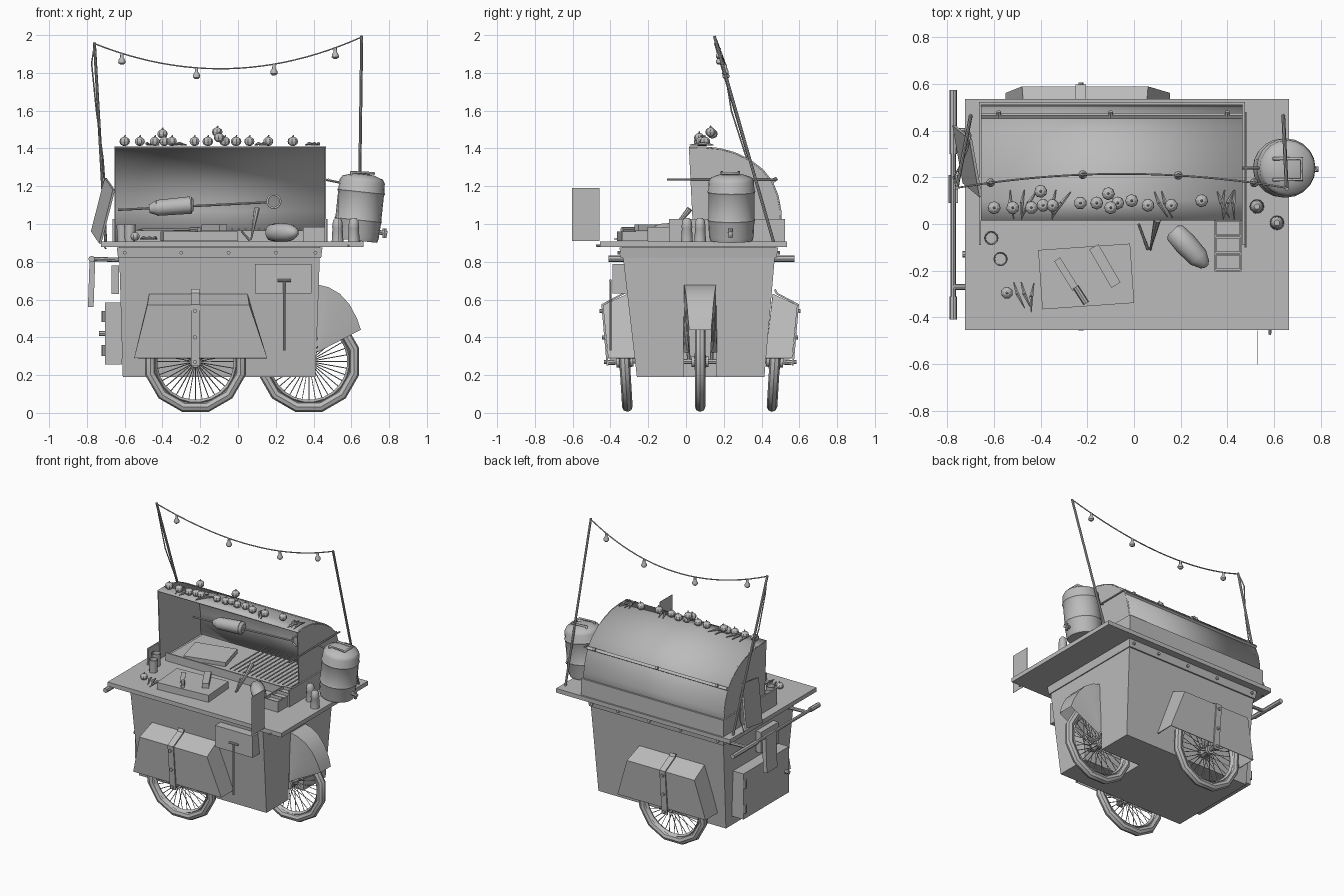
import bpy, bmesh, math, random
from mathutils import Vector, Matrix

if "Cube" in bpy.data.objects:
    bpy.data.objects.remove(bpy.data.objects["Cube"])
random.seed(4)

grey = bpy.data.materials.new("plain grey")
grey.diffuse_color = (0.5, 0.5, 0.5, 1)
grey.use_nodes = True
grey.node_tree.nodes["Principled BSDF"].inputs["Base Color"].default_value = grey.diffuse_color


def add(name, bm, smooth=False):
    me = bpy.data.meshes.new(name)
    bmesh.ops.recalc_face_normals(bm, faces=bm.faces)
    bm.to_mesh(me)
    bm.free()
    ob = bpy.data.objects.new(name, me)
    bpy.context.collection.objects.link(ob)
    me.materials.append(grey)
    if smooth:
        bpy.ops.object.select_all(action='DESELECT')
        ob.select_set(True)
        bpy.context.view_layer.objects.active = ob
        bpy.ops.object.shade_smooth_by_angle(angle=math.radians(40))
    return ob


def put_box(bm, c, size, rot=(0, 0, 0)):
    m = Matrix.Translation(c)
    for a, ax in zip(rot, 'XYZ'):
        m = m @ Matrix.Rotation(math.radians(a), 4, ax)
    bmesh.ops.create_cube(bm, size=1, matrix=m @ Matrix.Diagonal((*size, 1)))


def box(name, c, size, rot=(0, 0, 0)):
    bm = bmesh.new()
    put_box(bm, c, size, rot)
    return add(name, bm)


def put_rod(bm, a, b, r, r2=None, n=8):
    a, b = Vector(a), Vector(b)
    m = Matrix.Translation((a + b) / 2) @ (b - a).to_track_quat('Z', 'Y').to_matrix().to_4x4()
    bmesh.ops.create_cone(bm, cap_ends=True, segments=n, radius1=r, matrix=m,
                          radius2=r if r2 is None else r2, depth=(b - a).length)


def rods(name, items, n=8):
    bm = bmesh.new()
    for i in items:
        put_rod(bm, *i, n=n)
    return add(name, bm, True)


def loft(name, rings, caps=True, smooth=False, closed=True):
    """Bridge equal-length rings of points."""
    bm = bmesh.new()
    vs = [[bm.verts.new(p) for p in r] for r in rings]
    n = len(vs[0])
    for a, b in zip(vs, vs[1:]):
        for i in range(n if closed else n - 1):
            bm.faces.new((a[i], a[(i + 1) % n], b[(i + 1) % n], b[i]))
    if caps:
        bm.faces.new(vs[0])
        bm.faces.new(vs[-1])
    return add(name, bm, smooth)


def lathe(name, prof, at, tilt=Matrix(), n=16):
    """Spin (radius, height) pairs about a vertical axis."""
    m = Matrix.Translation(at) @ tilt
    return loft(name, [[m @ Vector((r * math.cos(t), r * math.sin(t), z)) for t in
                [i * 2 * math.pi / n for i in range(n)]] for r, z in prof], smooth=True)


def cable(name, pts, r=0.004):
    cu = bpy.data.curves.new(name, 'CURVE')
    cu.dimensions, cu.bevel_depth, cu.bevel_resolution = '3D', r, 1
    sp = cu.splines.new('POLY')
    sp.points.add(len(pts) - 1)
    for p, q in zip(sp.points, pts):
        p.co = (*q, 1)
    ob = bpy.data.objects.new(name, cu)
    cu.materials.append(grey)
    bpy.context.collection.objects.link(ob)


# tapered cart body with a slot for the single wheel
def rect(x0, x1, y0, y1, z):
    return [(x0, y0, z), (x1, y0, z), (x1, y1, z), (x0, y1, z)]
body = loft("cart_body", [rect(-.61, .41, -.26, .415, .19), rect(-.63, .435, -.34, .475, .88)])
slot = box("slot_cutter", (.34, .075, .35), (.5, .17, .46))
slot.hide_render = True
slot.hide_viewport = True
mod = body.modifiers.new("slot", 'BOOLEAN')
mod.operation, mod.object = 'DIFFERENCE', slot
box("counter", (-.03, .04, .893), (1.39, .99, .03))
loft("top_band", [rect(-.635, .44, -.345, .48, .82), rect(-.642, .447, -.352, .487, .875)])
rods("band_bolts", [((x, s, .848), (x, s + d, .848), .01) for s, d in ((-.35, -.012), (.485, .012))
                    for x in (-.6, -.3, -.05, .2, .41)])


# wheels
def wheel(name, x, y, tilt):
    m = Matrix.Translation((x, y, .272)) @ Matrix.Rotation(math.radians(tilt), 4, 'X')

    def ring(bm, R, r, ry, n, k):
        g = [[bm.verts.new(m @ Vector(((R + r * math.cos(b)) * math.cos(a), ry * math.sin(b),
              (R + r * math.cos(b)) * math.sin(a)))) for b in [j * 2 * math.pi / k for j in range(k)]]
             for a in [(i + .5) * 2 * math.pi / n for i in range(n)]]
        for i in range(n):
            for j in range(k):
                bm.faces.new((g[i][j], g[i][(j + 1) % k], g[(i + 1) % n][(j + 1) % k], g[(i + 1) % n][j]))
    bm = bmesh.new()
    ring(bm, .248, .028, .028, 12, 8)
    add(name + "_tyre", bm, True)
    bm = bmesh.new()
    ring(bm, .215, .012, .018, 24, 4)
    put_rod(bm, m @ Vector((0, -.045, 0)), m @ Vector((0, .045, 0)), .03, n=12)
    put_rod(bm, m @ Vector((0, -.09, 0)), m @ Vector((0, .09, 0)), .014)
    for i in range(36):
        a = i * math.pi / 18
        put_rod(bm, m @ Vector((.02 * math.cos(a), .03 * (-1) ** i, .02 * math.sin(a))),
                m @ Vector((.212 * math.cos(a), 0, .212 * math.sin(a))), .0025, n=4)
    add(name + "_rim_and_spokes", bm, True)

wheel("front_wheel", -.225, -.325, 3.5)
wheel("back_wheel", -.225, .47, -3.5)
wheel("end_wheel", .375, .075, 0)

# boxy side fenders with straps
for tag, s, o in (("front", -1, 0), ("back", 1, .15)):
    Y = lambda y: s * y + (.15 if s > 0 else 0)
    f = lambda x0, x1, y, z: [(x0, Y(y), z), (x1, Y(y), z)]
    top_in, top_out, low = f(-.47, .05, .31, .63), f(-.48, .06, .44, .57), f(-.55, .155, .412, .29)
    low_in = f(-.55, .155, .27, .29)
    bm = bmesh.new()
    v = [bm.verts.new(p) for p in top_in + top_out + low + low_in]
    for q in ((0, 1, 3, 2), (2, 3, 5, 4), (0, 2, 4, 6), (1, 3, 5, 7)):
        bm.faces.new([v[i] for i in q])
    ob = add(tag + "_fender", bm)
    ob.modifiers.new("thick", 'SOLIDIFY').thickness = .006
    path = [(.325, .655), (.335, .635), (.448, .575), (.42, .25)]
    st = loft(tag + "_strap", [[(-.25, Y(y), z), (-.205, Y(y), z)] for y, z in path], False, False, False)
    st.modifiers.new("thick", 'SOLIDIFY').thickness = .01
    rods(tag + "_strap_bolts", [((-.228, Y(y), z), (-.228, Y(y + .012), z), .011)
                                for y, z in ((.445, .54), (.432, .4), (.422, .27))])

# rounded end fender
arc = [(.42, .68), (.48, .665), (.54, .63), (.59, .575), (.63, .5), (.65, .44)]
hw = [.085, .082, .076, .07, .064, .058]
ef = loft("end_fender", [[(.42, .075 - w * 1.05, .32), (x, .075 - w, z), (x, .075 + w, z), (.42, .075 + w * 1.05, .32)]
                         for (x, z), w in zip(arc, hw)], False, True, False)
rods("end_fork", [((.375, .075 + s * .06, .272), (.42, .075 + s * .075, .55), .01) for s in (-1, 1)])

# hood: curved open shell with end panels
prof = [(.015, 1.41), (.1, 1.41), (.18, 1.402), (.26, 1.38), (.34, 1.342), (.41, 1.288),
        (.46, 1.225), (.49, 1.15), (.505, 1.07), (.51, .905)]
hood = loft("hood_shell", [[(x, y, z) for y, z in prof] for x in (-.655, .465)], False, True, False)
hood.modifiers.new("thick", 'SOLIDIFY').thickness = .008
for tag, x in (("left", -.655), ("right", .459)):
    loft(tag + "_hood_end", [[(x + d, y, z) for y, z in prof + [(.04, .905)]] for d in (0, .006)])
    box(tag + "_grill_wall", (x + .003 + math.copysign(.008, x), .21, .967), (.01, .6, .12))
box("hood_base_back", (-.095, .517, .967), (1.14, .012, .12))
box("hood_seam", (-.095, .462, 1.228), (1.12, .02, .02), (35, 0, 0))
rods("hood_rivets", [((x, .46, 1.23), (x, .482, 1.242), .01) for x in (-.58, -.1, .4)])
rods("hood_side_rod", [((.478, -.1, 1.235), (.478, .48, 1.235), .006)], 6)

# grill tray and bars
box("grill_tray", (-.095, .25, .92), (1.02, .42, .03))
box("grill_front_rail", (-.095, .04, .935), (1.02, .01, .06))
rods("grill_bars", [((-.1 + i * .035, .05, .975), (-.1 + i * .035, .46, .975), .005) for i in range(16)], 6)
box("flat_bread", (-.36, .2, .955), (.3, .2, .03), (4, 0, 12))

# roast on a skewer with a ring end
rods("skewer", [((-.635, .4, 1.075), (.155, .4, 1.115), .006)])
rods("roast", [((-.47, .4, 1.08), (-.43, .4, 1.085), .022, .04), ((-.43, .4, 1.085), (-.25, .4, 1.1), .042, .046),
               ((-.25, .4, 1.1), (-.235, .4, 1.1), .046, .03)], 12)
cable("skewer_ring", [(.19 + .035 * math.cos(i * math.pi / 8), .4, 1.12 + .035 * math.sin(i * math.pi / 8))
                      for i in range(17)], .006)


# vegetables
def blob(bm, c, r):
    m = Matrix.Translation(c) @ Matrix.Rotation(random.uniform(0, 3), 4, 'Z')
    bmesh.ops.create_uvsphere(bm, u_segments=8, v_segments=6, radius=r, matrix=m @ Matrix.Diagonal((1, 1, .88, 1)))
    put_rod(bm, Vector(c) + Vector((0, 0, r * .8)), Vector(c) + Vector((.004, 0, r * 1.2)), .006, .003, n=5)

bm = bmesh.new()
for x, y, z in ((-.6, .07, 0), (-.52, .07, 0), (-.44, .07, 0), (-.39, .08, 0), (-.4, .14, .04), (-.35, .08, 0),
                (-.23, .09, 0), (-.16, .09, 0), (-.11, .13, .05), (-.1, .07, .02), (-.07, .09, 0), (-.01, .1, 0),
                (.06, .08, 0), (.16, .08, 0), (.29, .1, 0)):
    blob(bm, (x, y, 1.437 + z), .028)
blob(bm, (-.545, -.295, .934), .026)
add("round_vegetables", bm)
bm = bmesh.new()
spots = [(x + random.uniform(-.03, .03), .09, 1.418) for x in (-.55, -.5, -.47, -.33, -.3, .1, .12, .36, .38, .4, .42)]
for x, y, z in spots + [(-.5, -.3, .92), (-.47, -.3, .92), (-.44, -.31, .92)]:
    a = random.uniform(.9, 2.2)
    d = Vector((math.cos(a), math.sin(a), 0)) * .07
    put_rod(bm, Vector((x, y, z)) - d, Vector((x, y, z + .008)), .002, .009, n=6)
    put_rod(bm, Vector((x, y, z + .008)), Vector((x + .01, y, z)) + d * .8, .009, .003, n=6)
add("chillies", bm, True)

# cutting board, knife, cleaver and other tools
box("cutting_board", (-.205, -.225, .935), (.395, .255, .05), (0, 0, 4))
box("knife_blade", (-.29, -.215, .965), (.15, .03, .006), (0, 0, -58))
rods("knife_handle", [((-.25, -.27, .97), (-.205, -.34, .97), .013)])
box("grater", (-.125, -.18, .98), (.19, .045, .035), (0, 0, -60))
rods("tongs", [((.06, -.11, .915), (.02, .0, .96), .006), ((.07, -.11, .92), (.1, .02, 1.08), .004, .016)])
m = Matrix.Rotation(math.radians(48), 4, 'Z') @ Matrix.Rotation(math.radians(90), 4, 'X')
lathe("lying_bottle", [(.03, -.1), (.045, -.085), (.05, -.02), (.045, .06), (.025, .1), (.01, .112)],
      (.235, -.1, .955), Matrix.Rotation(math.radians(-5), 4, 'Z') @ m, 12)
bm = bmesh.new()
put_box(bm, (.403, -.09, .918), (.115, .22, .02))
for y in (-.2, -.127, -.053, .02):
    put_box(bm, (.403, y, .947), (.115, .006, .075))
for x in (.348, .458):
    put_box(bm, (x, -.09, .947), (.006, .22, .075))
for y in (-.163, -.09, -.017):
    put_box(bm, (.403, y, .945), (.1, .06, .04))
add("spice_box", bm)
for i, (x, y) in enumerate(((-.612, -.06), (-.572, -.15))):
    lathe("cup_%d" % i, [(.027, 0), (.031, .09), (.027, .09), (.024, .02)], (x, y, .908), n=12)
for i, (x, y) in enumerate(((.527, .075), (.613, .005))):
    lathe("shaker_%d" % i, [(.031, 0), (.027, .07), (.029, .075), (.024, .11), (.012, .125)], (x, y, .908), n=12)

# drink barrel, leaning slightly
lean = Matrix.Rotation(math.radians(6), 4, 'Y')
lathe("barrel", [(.112, 0), (.118, .02), (.122, .1), (.126, .11), (.122, .12), (.122, .25), (.127, .26), (.122, .27),
                 (.12, .315), (.108, .335), (.06, .352), (.02, .356)], (.625, .24, .912), lean, 20)
cable("barrel_handle", [(.6, .19, 1.26), (.6, .19, 1.275), (.72, .19, 1.268), (.72, .28, 1.268), (.6, .28, 1.275), (.6, .28, 1.26)], .008)
rods("barrel_tap", [((.72, .235, .96), (.79, .235, .95), .012), ((.775, .235, .975), (.775, .235, .925), .011)])
rods("barrel_brace", [((.46, .24, 1.235), (.56, .24, 1.215), .006)])

# poles, light string and bulbs
rods("light_poles", [((.64, .465, .9), (.655, .15, 1.995), .008), ((-.7, .465, .9), (-.76, .155, 1.96), .008)])
def string(x):
    t = (x + .76) / 1.415
    return (x, .155 + .24 * t * (1 - t), 1.955 + .035 * t - .6 * t * (1 - t))
cable("light_string", [string(-.76 + 1.415 * i / 24) for i in range(25)])
for i, x in enumerate((-.615, -.22, .19, .515)):
    sx, sy, sz = string(x)
    lathe("bulb_%d" % i, [(.008, 0), (.009, -.022), (.018, -.036), (.019, -.05), (.008, -.06)], (sx, sy, sz), n=10)
cable("loose_wire", [(-.76, .16, 1.95), (-.775, .2, 1.85), (-.75, .24, 1.6), (-.715, .32, 1.35), (-.7, .38, 1.15),
                     (-.71, .4, 1.0), (-.73, .38, .91), (-.7, .48, .87)], .004)

# push handle, cloth, leaning sheet and side door
rods("push_handle", [((-.775, -.41, .815), (-.775, .575, .815), .011), ((-.775, .3, .815), (-.775, .575, .815), .017),
                     ((-.775, -.41, .815), (-.775, -.31, .815), .017)]
     + [((-.63, y, .81), (-.775, y, .815), .012) for y in (-.27, .4)])
box("hanging_cloth", (-.775, .15, .69), (.03, .12, .26), (0, 2, 0))
box("side_pouch", (-.65, .0, .705), (.04, .2, .15))
box("leaning_sheet", (-.715, .27, 1.07), (.012, .26, .3), (12, 14, 10))
box("side_door", (-.66, .09, .42), (.09, .52, .33))
rods("door_knob", [((-.7, -.13, .42), (-.735, -.13, .42), .014)])
rods("door_hinges", [((-.71, .34, z), (-.71, .34, z + .06), .012) for z in (.3, .48)])

# front drawer with a hanging skimmer, and an upright end panel
box("front_drawer", (.24, -.34, .71), (.3, .1, .155))
rods("hanging_ladle", [((.245, -.4, .33), (.245, -.4, .7), .006), ((.21, -.4, .7), (.28, -.4, .7), .008)])
box("upright_panel", (.53, -.53, 1.05), (.003, .145, .28))
rods("edge_hook", [((.587, -.42, .885), (.582, -.475, .885), .006)])
